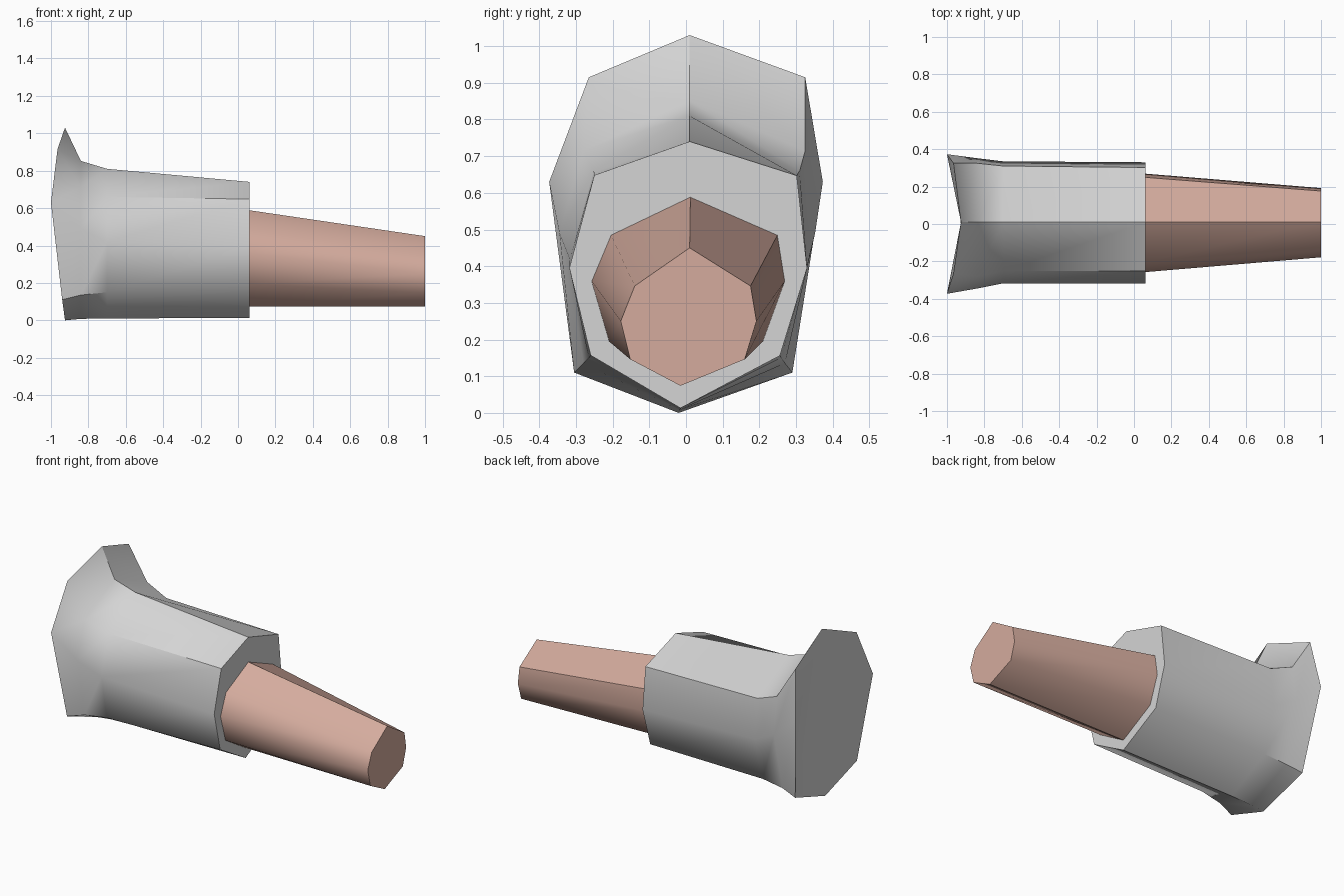
import bpy, bmesh, math

if "Cube" in bpy.data.objects:
    bpy.data.objects.remove(bpy.data.objects["Cube"])


def material(name, rgb):
    m = bpy.data.materials.new(name)
    m.diffuse_color = (*rgb, 1)
    m.use_nodes = True
    m.node_tree.nodes["Principled BSDF"].inputs["Base Color"].default_value = m.diffuse_color
    return m


def loft(name, rings, mat, fold_start=False):
    """Skin matching 8-point rings (top first, then round through +y)."""
    bm = bmesh.new()
    loops = [[bm.verts.new(p) for p in ring] for ring in rings]
    for a, b in zip(loops, loops[1:]):
        for i in range(8):
            j = (i + 1) % 8
            bm.faces.new((a[i], a[j], b[j], b[i]))
    first = loops[0]
    if fold_start:  # hollow cap, creased from top to bottom
        for i in range(1, 7):
            bm.faces.new((first[0], first[i], first[i + 1]))
    else:
        bm.faces.new(first)
    bm.faces.new(loops[-1])
    bmesh.ops.recalc_face_normals(bm, faces=bm.faces)
    me = bpy.data.meshes.new(name)
    bm.to_mesh(me)
    bm.free()
    me.materials.append(mat)
    ob = bpy.data.objects.new(name, me)
    bpy.context.collection.objects.link(ob)
    bpy.ops.object.select_all(action='DESELECT')
    bpy.context.view_layer.objects.active = ob
    ob.select_set(True)
    bpy.ops.object.shade_smooth_by_angle(angle=math.radians(50))
    # keep the top ridge crisp
    for e in me.edges:
        if all(v % 8 == 0 for v in e.vertices):
            e.use_edge_sharp = True
    return ob


def ring(x, yz):
    return [(x, y, z) for y, z in yz]


grey = material("sleeve grey", (0.66, 0.66, 0.66))
skin = material("skin pink", (0.66, 0.41, 0.34))

# Sleeve: flared, slanted shoulder end to straight cuff
shoulder = [(-0.925, 0.01, 1.03), (-0.965, 0.325, 0.915), (-1.0, 0.373, 0.63),
            (-0.94, 0.29, 0.11), (-0.925, -0.02, 0.0), (-0.94, -0.305, 0.11),
            (-1.0, -0.373, 0.63), (-0.965, -0.265, 0.915)]
collar = ring(-0.84, [(0.01, 0.852), (0.325, 0.715), (0.352, 0.49), (0.27, 0.135),
                      (-0.018, 0.008), (-0.28, 0.135), (-0.345, 0.49), (-0.28, 0.715)])
upper = ring(-0.70, [(0.01, 0.81), (0.31, 0.66), (0.335, 0.42), (0.26, 0.15),
                     (-0.015, 0.01), (-0.265, 0.15), (-0.317, 0.42), (-0.252, 0.66)])
cuff = ring(0.062, [(0.01, 0.74), (0.302, 0.647), (0.33, 0.395), (0.256, 0.156),
                    (-0.015, 0.013), (-0.26, 0.157), (-0.318, 0.395), (-0.25, 0.648)])
loft("sleeve", [shoulder, collar, upper, cuff], grey, fold_start=True)

# Forearm: tapers from the cuff to the wrist
elbow = ring(0.05, [(0.012, 0.59), (0.25, 0.486), (0.27, 0.36), (0.21, 0.195),
                    (-0.015, 0.075), (-0.21, 0.195), (-0.258, 0.36), (-0.205, 0.486)])
wrist = ring(1.0, [(0.01, 0.45), (0.176, 0.346), (0.192, 0.25), (0.16, 0.146),
                   (-0.015, 0.074), (-0.152, 0.146), (-0.178, 0.25), (-0.14, 0.346)])
loft("forearm", [elbow, wrist], skin)
